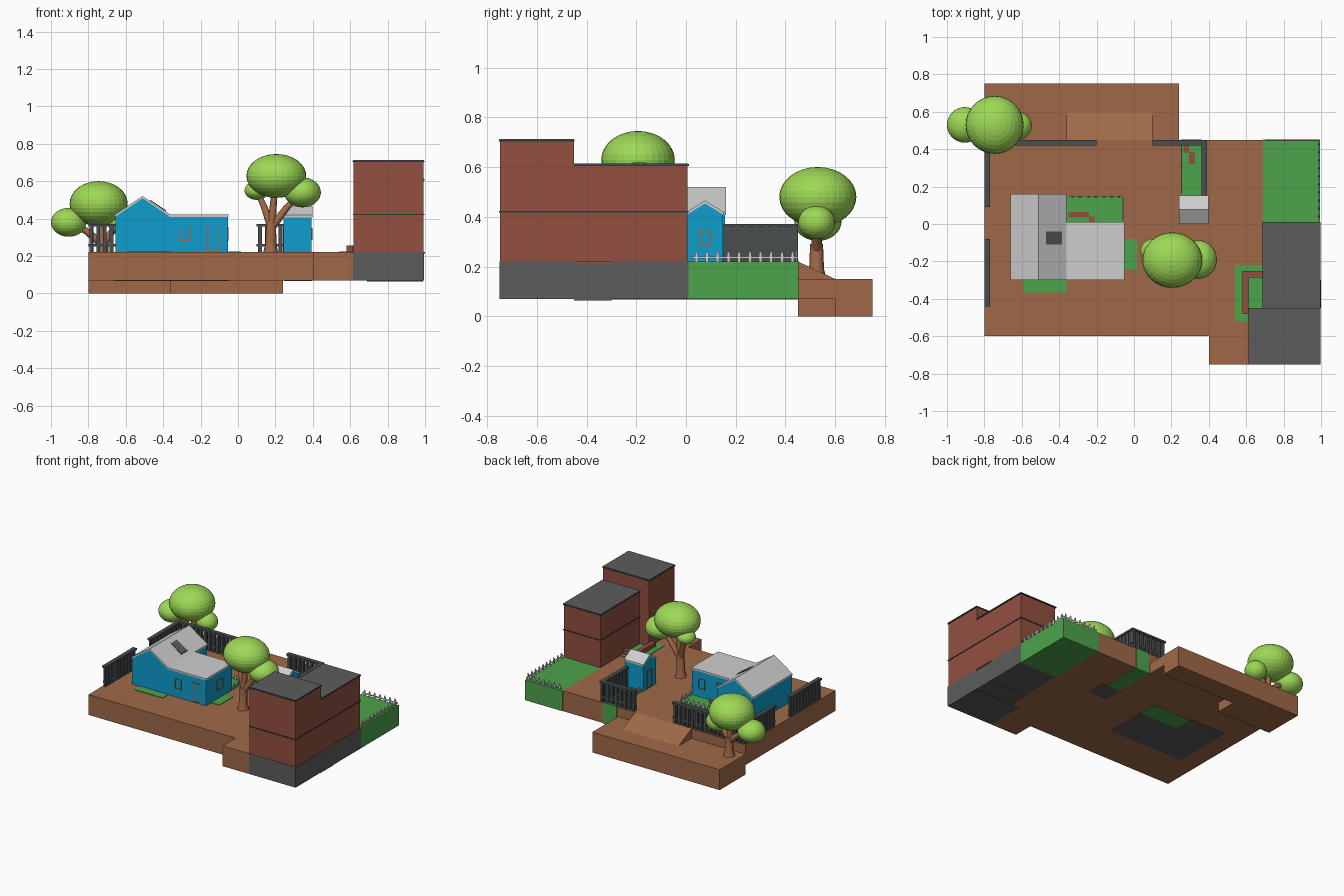
import bpy, bmesh, math
from mathutils import Vector

if "Cube" in bpy.data.objects:
    bpy.data.objects.remove(bpy.data.objects["Cube"])


def material(name, rgb):
    m = bpy.data.materials.new(name)
    lin = [(c / 255 / 12.92) if c < 11 else ((c / 255 + 0.055) / 1.055) ** 2.4 for c in rgb]
    m.diffuse_color = (*lin, 1)
    m.use_nodes = True
    m.node_tree.nodes["Principled BSDF"].inputs["Base Color"].default_value = m.diffuse_color
    return m


EARTH = material("earth_brown", (160, 105, 72))
BRICK = material("brick_red", (147, 80, 64))
BLUE = material("wall_blue", (14, 158, 206))
GRASS = material("grass_green", (76, 164, 76))
LEAF = material("leaf_green", (158, 217, 86))
GREY = material("concrete_grey", (92, 92, 92))
ROOF = material("roof_grey", (206, 206, 206))
FENCE = material("fence_grey", (74, 78, 80))
TRIM = material("trim_dark", (48, 56, 60))


def finish(name, bm, mat):
    bmesh.ops.recalc_face_normals(bm, faces=bm.faces)
    me = bpy.data.meshes.new(name)
    bm.to_mesh(me)
    bm.free()
    me.materials.append(mat)
    ob = bpy.data.objects.new(name, me)
    bpy.context.collection.objects.link(ob)
    return ob


def boxes(name, mat, *dims):
    """Boxes given as x0, x1, y0, y1, z0, z1."""
    bm = bmesh.new()
    for x0, x1, y0, y1, z0, z1 in dims:
        for v in bmesh.ops.create_cube(bm, size=1)["verts"]:
            v.co = ((x0 + x1) / 2 + v.co.x * (x1 - x0),
                    (y0 + y1) / 2 + v.co.y * (y1 - y0),
                    (z0 + z1) / 2 + v.co.z * (z1 - z0))
    return finish(name, bm, mat)


def prism(name, mat, profile, axis, a, b):
    """Extrude a 2D outline along an axis from a to b."""
    def place(p, t):
        return {"x": (t, p[0], p[1]), "y": (p[0], t, p[1]), "z": (p[0], p[1], t)}[axis]
    bm = bmesh.new()
    face = bm.faces.new([bm.verts.new(place(p, a)) for p in profile])
    ext = bmesh.ops.extrude_face_region(bm, geom=[face])["geom"]
    shift = Vector(place((0, 0), b - a))
    for v in ext:
        if isinstance(v, bmesh.types.BMVert):
            v.co += shift
    return finish(name, bm, mat)


def gable(name, axis, lo, hi, a, b, eave, peak):
    """Walls with a pointed gable and a thin two-slope roof."""
    mid, t = (lo + hi) / 2, 0.012
    prism(name + "_walls", BLUE, [(lo + .004, .22), (hi - .004, .22), (hi - .004, eave - .004),
          (mid, peak - .006), (lo + .004, eave - .004)], axis, a + .004, b - .004)
    prism(name + "_roof", ROOF, [(lo, eave - t), (mid, peak - t), (hi, eave - t),
          (hi, eave), (mid, peak), (lo, eave)], axis, a, b)


def frame(name, axis, wall, lo, hi, z0, z1, w=.006):
    """Thin raised frame on a wall facing x or y."""
    rects = [(lo, lo + w, z0, z1), (hi - w, hi, z0, z1), (lo, hi, z1 - w, z1), (lo, hi, z0, z0 + w)]
    a, b = wall - .004, wall + .004
    boxes(name, EARTH, *[((a, b, p, q, r, s) if axis == "x" else (p, q, a, b, r, s))
                         for p, q, r, s in rects])


# ground, lower road and ramp
prism("upper_ground", EARTH, [(-.8, -.6), (.4, -.6), (.4, -.75), (.615, -.75), (.615, -.45),
      (.69, -.45), (.69, .45), (-.8, .45)], "z", .07, .22)
prism("lower_road", EARTH, [(-.8, .45), (.24, .45), (.24, .75), (-.8, .75)], "z", .07, .15)
prism("lower_road_base", EARTH, [(-.8, .45), (-.36, .45), (-.36, .6), (.24, .6), (.24, .75),
      (-.8, .75)], "z", 0, .07)
prism("ramp", EARTH, [(.45, .15), (.6, .15), (.45, .22)], "x", -.36, .1)

# lawns
boxes("right_lawn", GRASS, (.69, .995, .01, .453, .07, .22))
boxes("small_lawns", GRASS,
      (.25, .36, .15, .453, .067, .224), (-.36, -.055, .01, .15, .067, .224),
      (-.59, -.36, -.365, -.3, .21, .224), (-.05, .015, -.24, -.08, .21, .224),
      (.54, .69, -.45, -.22, .21, .224), (.54, .615, -.52, -.45, .21, .224))
boxes("foundations", GREY, (-.66, -.36, -.3, .16, .067, .1), (-.36, -.05, -.3, .01, .067, .1),
      (.245, .395, 0, .15, .067, .1))
boxes("garden_paths", BRICK, (-.35, -.24, .035, .065, .22, .229), (-.24, -.21, .01, .04, .22, .229),
      (.265, .295, .38, .42, .22, .229), (.295, .325, .32, .385, .22, .229))

# brick building with two blocks
boxes("building_base", GREY, (.69, .995, -.45, .01, .07, .22), (.615, .995, -.75, -.45, .07, .22),
      (.69, .99, -.45, -.3, .063, .075))
boxes("building_walls", BRICK, (.693, .992, -.45, .007, .22, .607), (.618, .992, -.747, -.45, .22, .705))
boxes("building_roofs", GREY, (.69, .995, -.45, .01, .61, .615), (.615, .995, -.75, -.45, .708, .713))
boxes("building_trim", TRIM, (.688, .997, -.45, .012, .604, .611), (.613, .997, -.752, -.448, .702, .709),
      (.689, .996, -.45, .011, .418, .424), (.614, .996, -.751, -.45, .418, .424))
boxes("door_ledge", BRICK, (.985, 1, -.45, -.3, .212, .222))
boxes("planter_wall", BRICK, (.58, .69, -.285, -.25, .22, .255), (.58, .613, -.48, -.285, .22, .255))

# house
gable("house_main", "y", -.66, -.36, -.3, .16, .42, .52)
boxes("house_wing_walls", BLUE, (-.37, -.054, -.296, .006, .22, .41))
boxes("house_wing_roof", ROOF, (-.37, -.05, -.3, .01, .409, .421))
slope = [(-.47, .4955), (-.385, .4388), (-.385, .4438), (-.47, .5005)]
prism("skylight", GREY, slope, "y", -.11, -.04)
frame("front_window", "y", -.296, -.31, -.255, .28, .355)
frame("front_door", "y", -.296, -.165, -.098, .222, .365)
frame("side_window", "x", -.054, -.17, -.1, .28, .355)
frame("back_window", "y", .006, -.16, -.105, .28, .355)
frame("back_door", "y", .006, -.32, -.255, .222, .365)

# shed
gable("shed", "x", 0, .153, .24, .397, .418, .466)
frame("shed_window", "x", .393, .055, .1, .285, .35)
frame("shed_door", "x", .244, .05, .105, .222, .355)


def plank_fence(name, axis, lo, hi, at, z=.22, top=.372, solid=False):
    """Tall fence of upright boards under a cap rail, at = near edge."""
    parts = [(lo, hi, at, at + .03, top - .014, top), (lo, hi, at + .008, at + .022, z + .03, z + .045)]
    if solid:
        parts.append((lo, hi, at + .009, at + .021, z, top - .01))
    n = max(2, round((hi - lo) / .036))
    for i in range(n):
        c = lo + (hi - lo) * (i + .5) / n
        parts.append((c - .01, c + .01, at + .005, at + .025, z, top - .01))
    boxes(name, FENCE, *[((p, q, r, s, t, u) if axis == "x" else (r, s, p, q, t, u))
                         for p, q, r, s, t, u in parts])


plank_fence("back_fence_left", "x", -.8, -.2, .42)
plank_fence("back_fence_right", "x", .1, .39, .42)
plank_fence("shed_side_fence", "y", .15, .45, .36, solid=True)
plank_fence("left_fence_front", "y", -.44, -.08, -.8, solid=True)
plank_fence("left_fence_back", "y", .09, .42, -.8, solid=True)


def picket_fence(name, axis, lo, hi, at):
    """Low fence of pointed pickets on one rail."""
    bm = bmesh.new()
    n = round((hi - lo) / .044)
    for i in range(n):
        c = lo + (hi - lo) * (i + .5) / n
        ring = [(c - .006, .22), (c + .006, .22), (c + .006, .252), (c, .264), (c - .006, .252)]
        layers = [[bm.verts.new((p, at + d, z) if axis == "x" else (at + d, p, z)) for p, z in ring]
                  for d in (-.003, .003)]
        bm.faces.new(layers[0])
        bm.faces.new(layers[1][::-1])
        for k in range(5):
            j = (k + 1) % 5
            bm.faces.new((layers[0][k], layers[1][k], layers[1][j], layers[0][j]))
    finish(name, bm, ROOF)
    rail = (lo, hi, at - .002, at + .002, .232, .24)
    boxes(name + "_rail", ROOF, rail if axis == "x" else (*rail[2:4], *rail[:2], *rail[4:]))


picket_fence("lawn_fence_side", "y", .02, .45, .988)
picket_fence("lawn_fence_back", "x", .7, .99, .446)
picket_fence("yard_fence_back", "x", -.35, -.06, .146)
picket_fence("yard_fence_side", "y", .015, .15, -.059)
picket_fence("shed_yard_fence", "y", .16, .42, .254)


# trees
def limb(name, points):
    """Tapered round limb through points given as x, y, z, radius."""
    cu = bpy.data.curves.new(name, "CURVE")
    cu.dimensions = "3D"
    cu.bevel_depth, cu.bevel_resolution, cu.use_fill_caps = 1, 2, True
    sp = cu.splines.new("POLY")
    sp.points.add(len(points) - 1)
    for p, (x, y, z, r) in zip(sp.points, points):
        p.co, p.radius = (x, y, z, 1), r
    cu.materials.append(EARTH)
    bpy.context.collection.objects.link(bpy.data.objects.new(name, cu))


def tree(name, root, fork, crowns):
    x, y, z = fork
    limb(name + "_trunk", [(*root, .04), (*root[:2], root[2] + .04, .03), (x, y, z, .026)])
    for i, (cx, cy, cz, rx, ry, rz) in enumerate(crowns):
        limb(f"{name}_branch_{i}", [(x, y, z - .03, .022), (x + (cx - x) * .5, y + (cy - y) * .5, z + (cz - z) * .5, .018),
                                    (cx, cy, cz, .014)])
        bm = bmesh.new()
        bmesh.ops.create_uvsphere(bm, u_segments=32, v_segments=16, radius=1)
        for v in bm.verts:
            v.co = (cx + v.co.x * rx, cy + v.co.y * ry, cz + v.co.z * rz)
        finish(f"{name}_crown_{i}", bm, LEAF)


tree("front_tree", (.175, -.19, .22), (.178, -.19, .38),
     [(.205, -.193, .628, .16, .148, .117), (.345, -.19, .54, .098, .103, .08), (.1, -.145, .55, .065, .065, .05)])
tree("back_tree", (-.72, .525, .15), (-.722, .525, .29),
     [(-.745, .53, .48, .155, .155, .12), (-.905, .53, .38, .095, .095, .077), (-.62, .525, .378, .074, .074, .067)])
